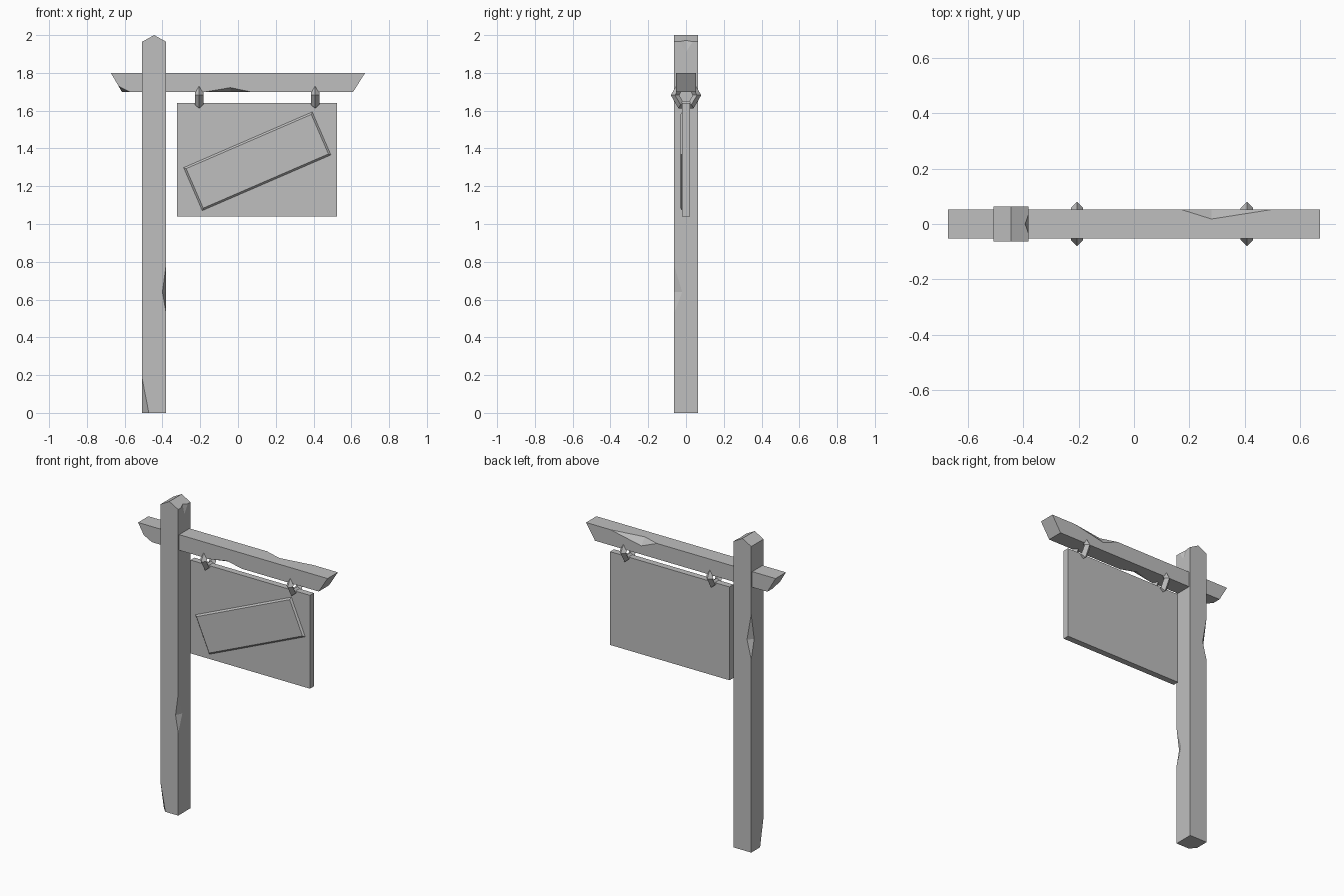
import bpy, bmesh, math
from mathutils import Vector, Matrix

cube = bpy.data.objects.get("Cube")
if cube:
    bpy.data.objects.remove(cube, do_unlink=True)

GREY = (0.52, 0.52, 0.52, 1)
mat = bpy.data.materials.new("plain grey")
mat.use_nodes = True
mat.diffuse_color = GREY
mat.node_tree.nodes["Principled BSDF"].inputs["Base Color"].default_value = GREY


def finish(bm, name):
    bmesh.ops.recalc_face_normals(bm, faces=bm.faces)
    mesh = bpy.data.meshes.new(name)
    bm.to_mesh(mesh)
    bm.free()
    mesh.materials.append(mat)
    ob = bpy.data.objects.new(name, mesh)
    bpy.context.collection.objects.link(ob)
    return ob


def extrude_outline(name, outline, half):
    """Solid from an x-z outline, centred on y = 0."""
    bm = bmesh.new()
    face = bm.faces.new([bm.verts.new((x, -half, z)) for x, z in outline])
    new = bmesh.ops.extrude_face_region(bm, geom=[face])["geom"]
    verts = [g for g in new if isinstance(g, bmesh.types.BMVert)]
    bmesh.ops.translate(bm, verts=verts, vec=(0, half * 2, 0))
    return finish(bm, name)


def chip(ob, a, b, p, q):
    """Cut a two-faced nick whose crease runs from p to q, between ends a and b."""
    mid = (Vector(p) + Vector(q)) / 2
    bm = bmesh.new()
    for co in (a, b, p, q):
        bm.verts.new(mid + (Vector(co) - mid) * 1.4)
    bmesh.ops.convex_hull(bm, input=bm.verts)
    cutter = finish(bm, "chip_cutter")
    cutter.hide_render = True
    mod = ob.modifiers.new("chip", "BOOLEAN")
    mod.operation, mod.solver, mod.object = "DIFFERENCE", "EXACT", cutter
    bpy.context.view_layer.objects.active = ob
    bpy.ops.object.modifier_apply(modifier=mod.name)
    bpy.data.objects.remove(cutter, do_unlink=True)


# Post with a ridged top
L, R, H = -0.507, -0.381, 0.0625
EAVE = 1.965
post = extrude_outline("post", [(L, 0), (R, 0), (R, EAVE), ((L + R) / 2, 2), (L, EAVE)], H)
# nick on the front edge, nick on the back edge
chip(post, (R, -H, 0.53), (R, -H, 0.78), (-0.4, -H, 0.64), (R, -0.02, 0.64))
chip(post, (L, H, 1.24), (L, H, 1.53), (L + 0.03, H, 1.36), (L, H - 0.03, 1.36))
# split at the eave
chip(post, (R, -0.035, EAVE), (R, 0.035, EAVE), (R - 0.0126, 0, EAVE + 0.007), (R, 0, 1.91))
# worn foot corner
chip(post, (L, -H, 0.18), (L, -H, -0.2), (L + 0.035, -H, 0), (L, -H + 0.035, 0))

# Cross beam with slanted ends
B, LOW, TOP = 0.0525, 1.7, 1.8
beam = extrude_outline("cross_beam", [(-0.615, LOW), (0.61, LOW), (0.673, TOP), (-0.673, TOP)], B)
chip(beam, (-0.17, -B, LOW), (0.065, -B, LOW), (-0.04, -B, 1.722), (-0.04, -0.01, LOW))
chip(beam, (0.17, B, TOP), (0.5, B, TOP), (0.28, 0.018, TOP), (0.28, B, 1.755))
chip(beam, (-0.6324, -B, 1.73), (-0.615, -B, 1.6), (-0.575, -B, LOW), (-0.615, 0, LOW))

# Hanging board
extrude_outline("sign_board", [(-0.323, 1.041), (0.525, 1.041), (0.525, 1.64), (-0.323, 1.64)], 0.02)

# Tilted raised panel with bevelled rim
bm = bmesh.new()
bmesh.ops.create_cube(bm, size=1)
for v in bm.verts:
    inset = 0.012 if v.co.y < 0 else 0
    v.co = Vector((math.copysign(0.373 - inset, v.co.x),
                   -0.03 if v.co.y < 0 else -0.018,
                   math.copysign(0.126 - inset, v.co.z)))
panel = finish(bm, "tilted_panel")
panel.matrix_world = Matrix.Translation((0.102, 0, 1.332)) @ Matrix.Rotation(math.radians(-23.4), 4, "Y")

# Six-sided hanging rings with a diamond section
for side, x in (("right", -0.206), ("left", 0.408)):
    bpy.ops.mesh.primitive_torus_add(major_segments=6, minor_segments=4, major_radius=0.058,
                                     minor_radius=0.0225)
    ring = bpy.context.object
    ring.name = "hanging_ring_" + side
    # vertices point to front and back
    ring.matrix_world = (Matrix.Translation((x, 0, 1.682)) @ Matrix.Rotation(math.pi / 2, 4, "Y")
                         @ Matrix.Rotation(math.pi / 2, 4, "Z"))
    ring.data.materials.append(mat)
    ring.data.polygons.foreach_set("use_smooth", [False] * len(ring.data.polygons))
